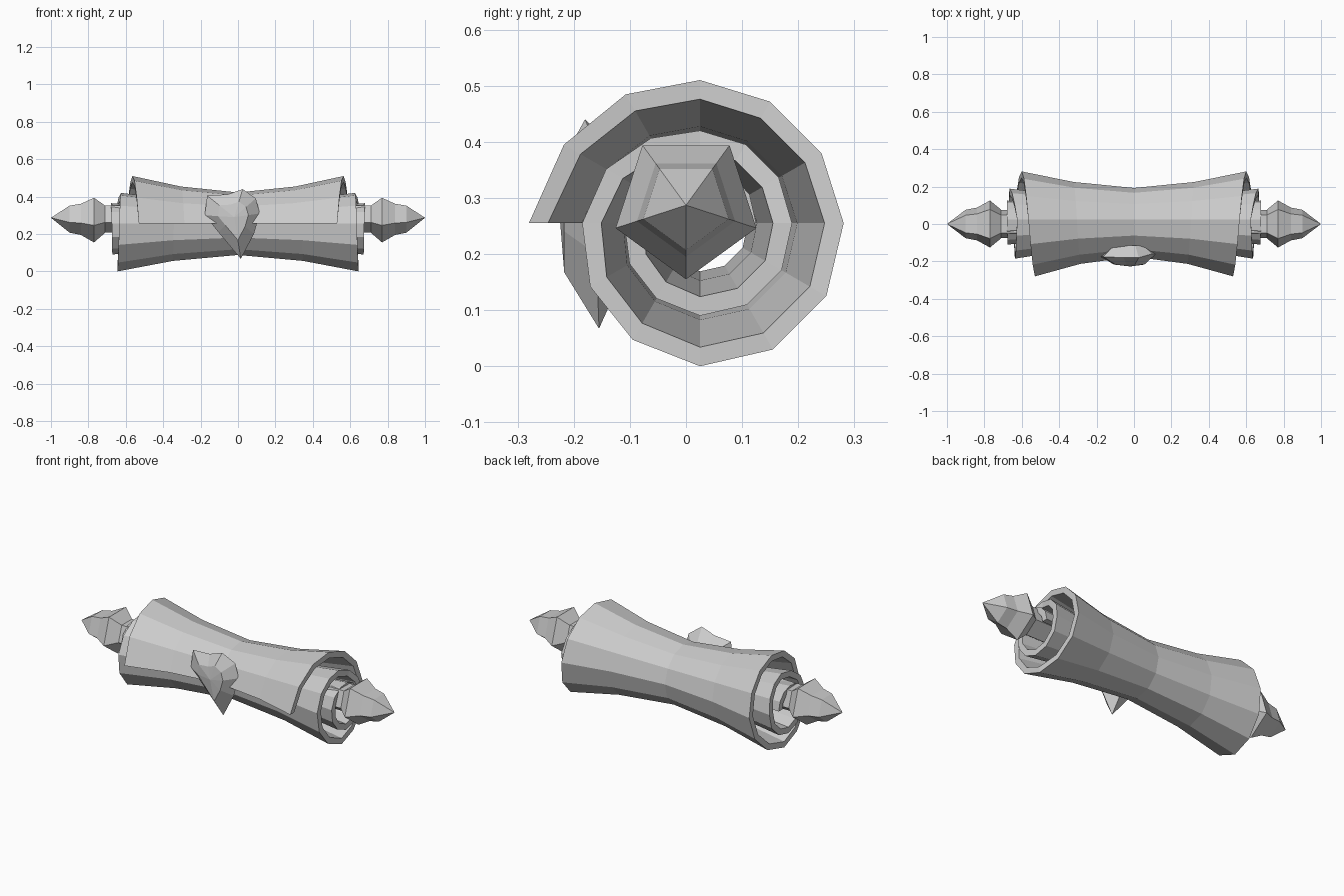
import bpy, math

if "Cube" in bpy.data.objects:
    bpy.data.objects.remove(bpy.data.objects["Cube"])

def make(name, verts, faces):
    me = bpy.data.meshes.new(name)
    me.from_pydata(verts, [], faces)
    import bmesh
    bm = bmesh.new()
    bm.from_mesh(me)
    bmesh.ops.remove_doubles(bm, verts=bm.verts, dist=1e-5)
    bmesh.ops.recalc_face_normals(bm, faces=bm.faces)
    bm.to_mesh(me)
    bm.free()
    ob = bpy.data.objects.new(name, me)
    bpy.context.collection.objects.link(ob)
    return ob

# Rolled sheet: spiral radii every 30 degrees, from the loose edge inwards
CY, CZ, THICK = 0.025, 0.255, 0.034
radii = [.305, .28, .265, .255, .25, .25, .256, .26, .26, .255, .24, .226,
         .21, .193, .175, .165, .162, .162, .164, .168, .168, .165, .155, .145,
         .135, .127, .118, .11, .105, .102, .10]
half_len = [.53, .565, .60, .645, .635, .625, .665, .672, .675, .68, .68, .68]
stations = [(-1, 1), (-.54, .78), (0, .655), (.54, .78), (1, 1)]
n = len(radii)

def end_x(i):
    k, f = divmod(i / 3, 1)
    k = int(k)
    return half_len[k] * (1 - f) + half_len[k + 1] * f

verts = []
for fx, s in stations:
    for inset in (0, THICK):
        for i, r in enumerate(radii):
            a = math.radians(30 * i)
            q = (r - inset) * s
            verts.append((fx * end_x(i), CY - q * math.cos(a), CZ + q * math.sin(a)))
def vid(s, side, i):
    return (s * 2 + side) * n + i
faces = []
last = len(stations) - 1
for s in range(last):
    for side in (0, 1):
        for i in range(n - 1):
            faces.append((vid(s, side, i), vid(s, side, i + 1),
                          vid(s + 1, side, i + 1), vid(s + 1, side, i)))
    for i in (0, n - 1):
        faces.append((vid(s, 0, i), vid(s, 1, i), vid(s + 1, 1, i), vid(s + 1, 0, i)))
for s in (0, last):
    for i in range(n - 1):
        faces.append((vid(s, 0, i), vid(s, 0, i + 1), vid(s, 1, i + 1), vid(s, 1, i)))
make("rolled_sheet", verts, faces)

# Five-sided rod with pointed finials at both ends
half = [(.71, .08), (.77, .132), (.84, .092), (.90, .08), (1, 0)]
profile = [(-x, r) for x, r in reversed(half)] + half
verts = [(x, r * math.sin(math.tau * k / 5), .287 - r * math.cos(math.tau * k / 5))
         for x, r in profile for k in range(5)]
faces = [(j * 5 + k, j * 5 + (k + 1) % 5, j * 5 + 5 + (k + 1) % 5, j * 5 + 5 + k)
         for j in range(len(profile) - 1) for k in range(5)]
make("rod_with_finials", verts, faces)

# Faceted seal on the front: back loop, rim, raised face
rim = [(.025, .44, -.18), (.095, .39, -.16), (.117, .31, -.16), (.085, .20, -.16),
       (.015, .067, -.155), (-.105, .21, -.165), (-.178, .30, -.175),
       (-.165, .405, -.175), (-.055, .412, -.18)]
m = len(rim)
cx, cz = -.02, .29
def loop(f, y):
    return [(cx + (x - cx) * f, y, cz + (z - cz) * f) for x, z, _ in rim]
verts = loop(.6, -.115) + [(x, y, z) for x, z, y in rim] + loop(.55, -.217) + [(cx, -.227, cz)]
faces = [tuple(range(m))]
for j in (0, m):
    faces += [(j + k, j + (k + 1) % m, j + m + (k + 1) % m, j + m + k) for k in range(m)]
faces += [(2 * m + k, 2 * m + (k + 1) % m, 3 * m) for k in range(m)]
make("seal", verts, faces)
